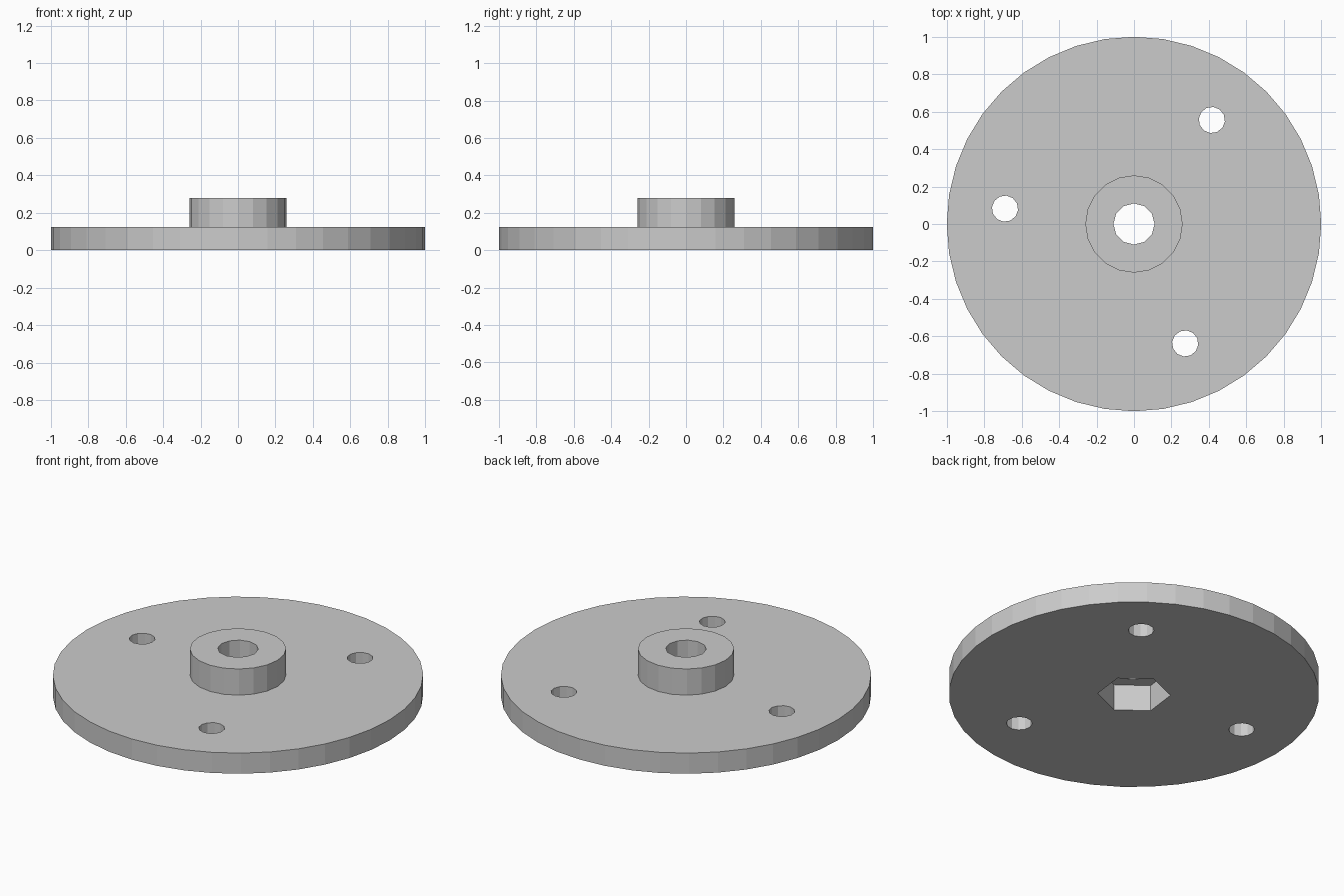
import bpy, bmesh
from math import cos, sin, radians, tau

if "Cube" in bpy.data.objects:
    bpy.data.objects.remove(bpy.data.objects["Cube"])


def prism(name, radius, z0, z1, sides, x=0, y=0, turn=0):
    """Upright prism with its first corner at angle turn (degrees)."""
    bm = bmesh.new()
    ring = []
    for i in range(sides):
        a = radians(turn) + tau * i / sides
        ring.append(bm.verts.new((x + radius * cos(a), y + radius * sin(a), z0)))
    base = bm.faces.new(ring)
    top = bmesh.ops.extrude_face_region(bm, geom=[base])["geom"]
    bmesh.ops.translate(bm, vec=(0, 0, z1 - z0),
                        verts=[v for v in top if isinstance(v, bmesh.types.BMVert)])
    bmesh.ops.recalc_face_normals(bm, faces=bm.faces[:])
    mesh = bpy.data.meshes.new(name)
    bm.to_mesh(mesh)
    bm.free()
    ob = bpy.data.objects.new(name, mesh)
    bpy.context.collection.objects.link(ob)
    return ob


def combine(target, tool, operation):
    """Apply a boolean and discard the tool object."""
    tool.hide_render = True
    mod = target.modifiers.new(tool.name, 'BOOLEAN')
    mod.operation = operation
    mod.solver = 'EXACT'
    mod.object = tool
    bpy.context.view_layer.objects.active = target
    bpy.ops.object.modifier_apply(modifier=mod.name)
    bpy.data.objects.remove(tool)


# Round plate with raised hub
flange = prism("flange_disc", 1.0, 0, 0.123, 40)
combine(flange, prism("hub", 0.26, 0.06, 0.279, 20), 'UNION')

# Central bore and hexagonal nut pocket underneath
combine(flange, prism("bore", 0.11, -0.1, 0.4, 12), 'DIFFERENCE')
combine(flange, prism("nut_pocket", 0.197, -0.1, 0.156, 6, turn=23), 'DIFFERENCE')

# Three screw holes
for angle in (53.2, 173.2, 293.2):
    a = radians(angle)
    hole = prism("screw_hole", 0.07, -0.1, 0.4, 12,
                 0.694 * cos(a), 0.694 * sin(a), angle)
    combine(flange, hole, 'DIFFERENCE')
